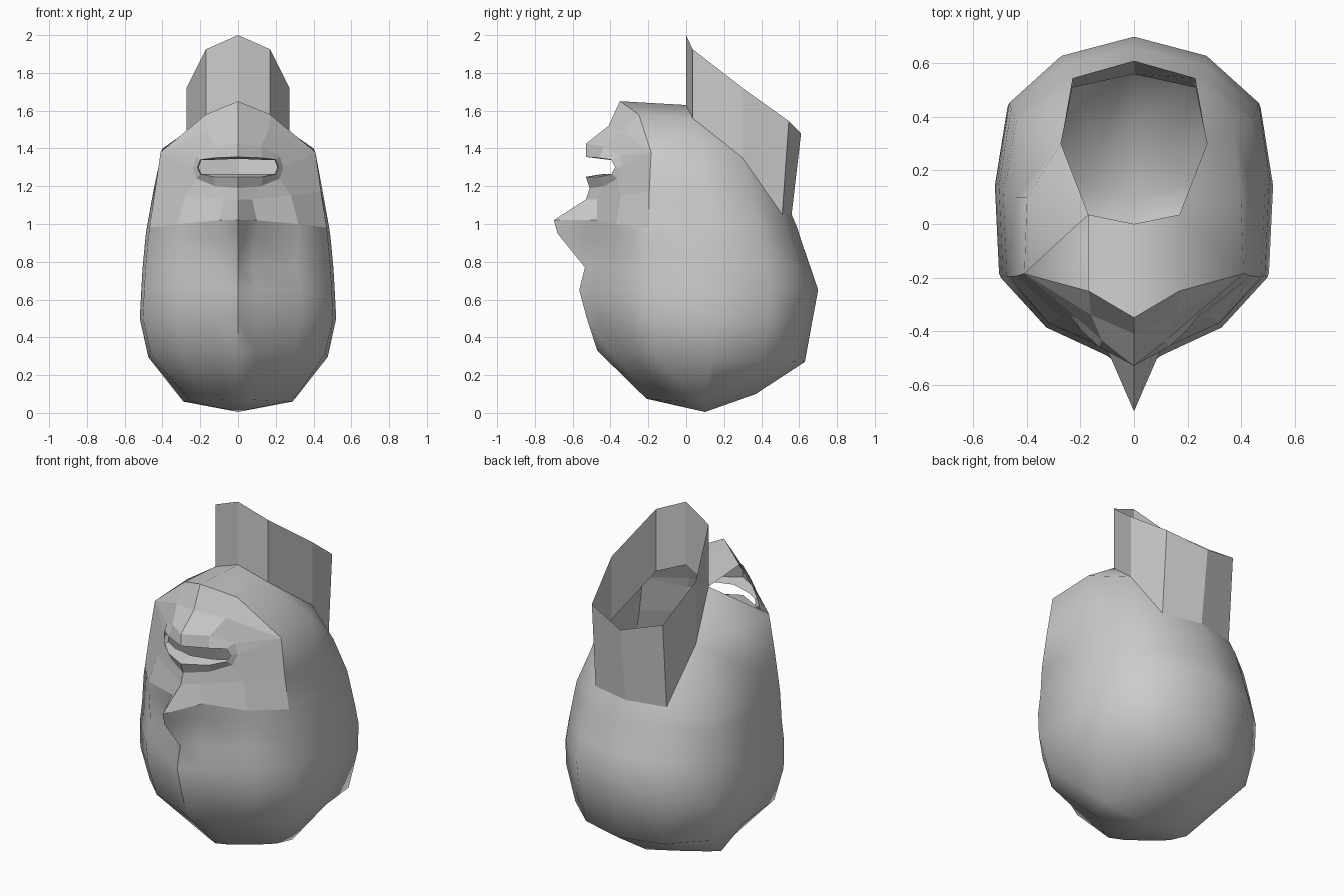
import bpy, bmesh

if "Cube" in bpy.data.objects:
    bpy.data.objects.remove(bpy.data.objects["Cube"])


class Shell:
    """Builds a surface from half-side faces, mirrored across x = 0."""
    def __init__(self):
        self.bm = bmesh.new()
        self.cache = {}

    def vert(self, p):
        k = tuple(round(c, 4) for c in p)
        if k not in self.cache:
            self.cache[k] = self.bm.verts.new(k)
        return self.cache[k]

    def face(self, *pts, sides=(1, -1), smooth=True):
        for s in sides:
            vs = list(dict.fromkeys(self.vert((s * x, y, z)) for x, y, z in pts))
            if len(vs) > 2:
                self.bm.faces.new(vs if s > 0 else vs[::-1]).smooth = smooth

    def strip(self, a, b, smooth=True):
        for i in range(len(a) - 1):
            self.face(a[i], a[i + 1], b[i + 1], b[i], smooth=smooth)

    def finish(self, name):
        bmesh.ops.recalc_face_normals(self.bm, faces=self.bm.faces[:])
        for e in self.bm.edges:
            if len(e.link_faces) == 2 and e.calc_face_angle(0) > 1.1:
                e.smooth = False
        me = bpy.data.meshes.new(name)
        self.bm.to_mesh(me)
        self.bm.free()
        ob = bpy.data.objects.new(name, me)
        bpy.context.collection.objects.link(ob)
        return ob


# Half cross-section, from back centre round to front centre
SECTION = [(0, 1), (.53, .89), (.91, .62), (1, .15),
           (.97, -.41), (.64, -.71), (.2, -.88), (0, -1)]


def ring(z, yf, yb, w, tilt=0):
    yc = .05
    return [(x * w, yc + t * ((yb - yc) if t > 0 else (yc - yf)), z + tilt * t)
            for x, t in SECTION]


head = Shell()

# Skull: crown at the bottom, rings rising to the nose
base_ring = [(0, .37, .1), (.13, .26, .085), (.23, .16, .07), (.29, .09, .06),
             (.25, .0, .06), (.19, -.07, .065), (.07, -.17, .07), (0, -.21, .075)]
rows = [base_ring, ring(.3, -.47, .63, .475, -.03),
        ring(.5, -.525, .672, .52), ring(.65, -.565, .70, .512),
        ring(.77, -.535, .66, .505), ring(.93, -.55, .605, .49),
        ring(.98, -.55, .59, .483)]
rows[4][5:7] = [(.31, -.37, .77), (.08, -.465, .77)]     # eye hollows, nose bridge
rows[5][5:] = [(.32, -.37, .93), (.085, -.465, .93), (0, -.68, .95)]
nose = [rows[-1][4], (.32, -.37, 1.0), (.10, -.47, 1.02), (0, -.70, 1.02)]
rows[-1][4:] = nose
crown = (0, .1, .005)
for i in range(7):
    head.face(crown, rows[0][i + 1], rows[0][i])
for a, b in zip(rows, rows[1:]):
    head.strip(a, b)

# Neck loops, back to front
n0, n1, n2, n3, n4 = neck_low = [(0, .56, 1.05), (.23, .51, 1.05),
                                 (.273, .3, 1.35), (.17, .035, 1.56), (0, 0, 1.63)]
neck_top = [(0, .61, 1.48), (.23, .545, 1.545), (.273, .3, 1.72),
            (.17, .035, 1.925), (0, 0, 2.0)]

# Sides and back, closing up to the neck
c0, c1, c2, c3, c4 = rows[-1][:5]
m2, m3, m4 = (.375, .35, 1.16), (.445, .1, 1.19), (.44, -.195, 1.17)
t3, t4 = (.40, .1, 1.40), (.41, -.185, 1.38)
head.face(c0, c1, n1, n0)
head.face(c1, c2, m2, n1)
head.face(n1, m2, n2)
head.strip([c2, c3, c4], [m2, m3, m4])
head.face(m2, m3, t3, n2)
head.face(m3, m4, t4, t3)
head.face(t3, t4, n3)
head.face(t3, n3, n2)

# Jaw underside; one panel is open on the left
jaw0, jaw1 = (0, -.35, 1.65), (.17, -.25, 1.58)
head.face(t4, jaw1, n3, sides=(1,))
head.face(jaw1, jaw0, n4, n3)

# Lower nose, lips, mouth opening and chin
base = [(0, -.53, 1.13), (.075, -.47, 1.13), (.28, -.345, 1.15), m4]
corner = (.24, -.345, 1.3)
lip_a = [(0, -.51, 1.19), (.12, -.435, 1.2), (.22, -.365, 1.24), corner]
in_a = [(0, -.53, 1.25), (.13, -.46, 1.25), (.2, -.395, 1.265), (.215, -.375, 1.3)]
in_b = [(0, -.53, 1.355), (.13, -.46, 1.35), (.2, -.395, 1.34), (.215, -.375, 1.3)]
lip_b = [(0, -.53, 1.425), (.12, -.435, 1.41), (.22, -.345, 1.36), corner]
chin = [(0, -.41, 1.52), (.16, -.34, 1.49)]
head.strip(nose[::-1], base, False)
head.strip(base[:3], lip_a[:3], False)
head.face(base[2], m4, t4, corner, lip_a[2], smooth=False)
head.strip(lip_a, in_a, False)
head.strip(in_b, lip_b, False)
# Inward lip rims
for lip, dz in ((in_a, .015), (in_b, -.01)):
    head.strip(lip, [(x * .97, y + .09 - .3 * x, z + dz * (x < .2)) for x, y, z in lip], False)
head.strip(lip_b[:2], chin, False)
head.face(lip_b[1], lip_b[2], t4, chin[1], smooth=False)
head.face(lip_b[2], corner, t4, smooth=False)
head.strip(chin, [jaw0, jaw1], False)
head.face(chin[1], t4, jaw1, smooth=False)
head.finish("head")

# Neck: open faceted tube
neck = Shell()
neck.strip(neck_low, neck_top, False)
neck.finish("neck")
